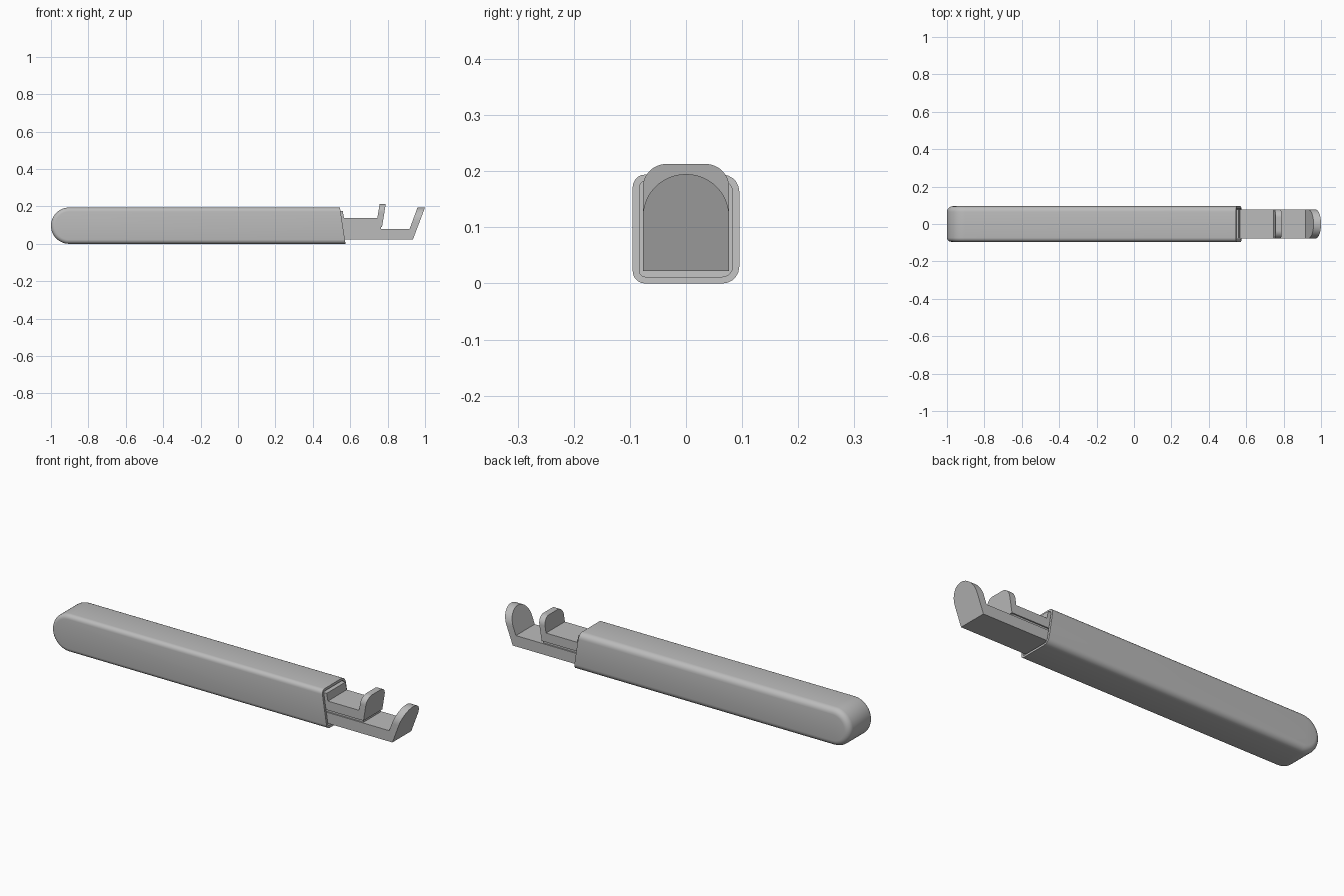
import bpy, bmesh
from math import sin, cos, pi, radians

cube = bpy.data.objects.get("Cube")
if cube:
    bpy.data.objects.remove(cube, do_unlink=True)

grey = bpy.data.materials.new("plain grey")
grey.use_nodes = True
GREY = (0.5, 0.5, 0.5, 1)
grey.diffuse_color = GREY
grey.node_tree.nodes["Principled BSDF"].inputs["Base Color"].default_value = GREY


def extrude_profile(profile, y0, y1):
    """Solid made from an xz outline drawn out along y."""
    bm = bmesh.new()
    face = bm.faces.new([bm.verts.new((x, y0, z)) for x, z in profile])
    moved = bmesh.ops.extrude_face_region(bm, geom=[face])["geom"]
    bmesh.ops.translate(bm, vec=(0, y1 - y0, 0),
                        verts=[v for v in moved if isinstance(v, bmesh.types.BMVert)])
    bmesh.ops.recalc_face_normals(bm, faces=bm.faces)
    return bm


def round_edges(bm, rule, radius, segments):
    edges = [e for e in bm.edges if rule(*[v.co for v in e.verts])]
    bmesh.ops.bevel(bm, geom=edges, offset=radius, offset_type='OFFSET',
                    segments=segments, profile=0.5, affect='EDGES', clamp_overlap=True)


def finish(bm, name):
    bmesh.ops.recalc_face_normals(bm, faces=bm.faces)
    mesh = bpy.data.meshes.new(name)
    bm.to_mesh(mesh)
    bm.free()
    obj = bpy.data.objects.new(name, mesh)
    bpy.context.collection.objects.link(obj)
    mesh.materials.append(grey)
    bpy.ops.object.select_all(action='DESELECT')
    obj.select_set(True)
    bpy.context.view_layer.objects.active = obj
    bpy.ops.object.shade_smooth_by_angle(angle=radians(30))


# Handle sleeve: round closed end, slanted open end
R, HALF = 0.097, 0.095
arc = [(-1 + R + R * cos(a), R + R * sin(a))
       for a in [pi / 2 + pi * i / 24 for i in range(25)]]
bm = extrude_profile(arc + [(0.575, 0), (0.545, 2 * R)], -HALF, HALF)


def on_side(side):
    return lambda a, b: a.y * side > 0.09 and b.y * side > 0.09 and min(a.x, b.x) < 0.5


round_edges(bm, on_side(1), 0.03, 5)
round_edges(bm, on_side(-1), 0.022, 5)

# Hollow mouth of the sleeve
mouth = max(bm.faces, key=lambda f: f.calc_center_median().x)
bmesh.ops.inset_region(bm, faces=[mouth], thickness=0.012, use_even_offset=True)
out = bmesh.ops.extrude_face_region(bm, geom=[mouth])["geom"]
bmesh.ops.translate(bm, vec=(-0.15, 0, 0),
                    verts=[v for v in out if isinstance(v, bmesh.types.BMVert)])
if mouth.is_valid:
    bmesh.ops.delete(bm, geom=[mouth], context='FACES_ONLY')
finish(bm, "handle_sleeve")


def build_jaw(name, profile, tip_x, tip_z, radius):
    bm = extrude_profile(profile, -0.077, 0.077)
    # Round the two upper corners of the upturned tip
    round_edges(bm, lambda a, b: abs(a.y - b.y) < 0.01 and min(a.x, b.x) > tip_x
                and min(a.z, b.z) > tip_z, radius, 12)
    finish(bm, name)


# Fixed lower jaw with an arched, sloping tip
build_jaw("lower_jaw", [(0.43, 0.022), (0.935, 0.022), (1.0, 0.195),
                        (0.96, 0.195), (0.917, 0.078), (0.43, 0.078)],
          0.9, 0.19, 0.0765)

# Sliding upper jaw with a raised heel at the mouth
build_jaw("upper_jaw", [(0.43, 0.09), (0.77, 0.09), (0.79, 0.213), (0.757, 0.213),
                        (0.745, 0.137), (0.567, 0.137), (0.56, 0.175), (0.43, 0.175)],
          0.7, 0.2, 0.042)

# Thin slide between the jaws
finish(extrude_profile([(0.43, 0.077), (0.765, 0.077), (0.765, 0.091), (0.43, 0.091)],
                       -0.07, 0.07), "slide_rail")
